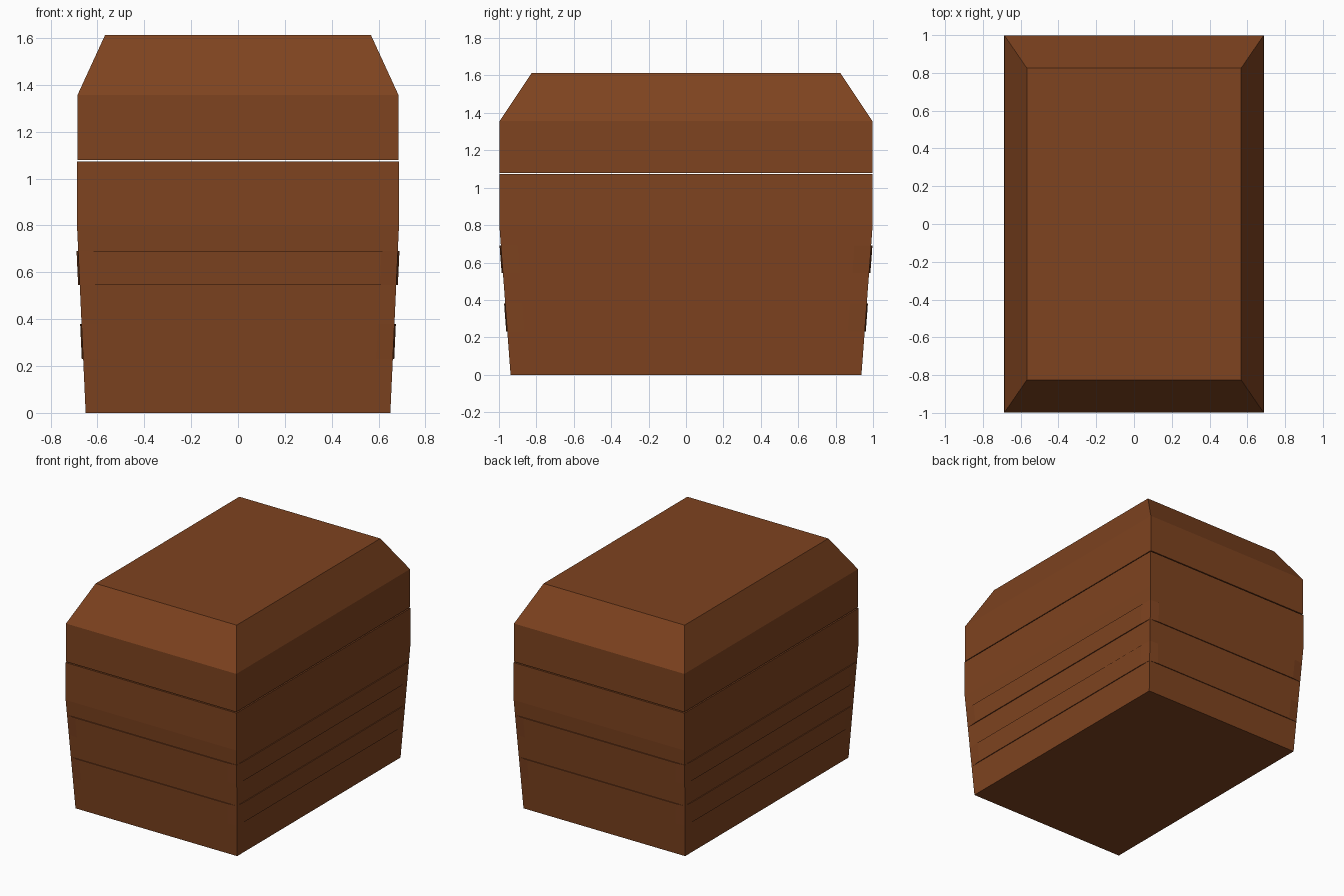
import bpy, bmesh

if "Cube" in bpy.data.objects:
    bpy.data.objects.remove(bpy.data.objects["Cube"])

wood = bpy.data.materials.new("brown_wood")
wood.diffuse_color = (0.21, 0.056, 0.014, 1)
wood.use_nodes = True
wood.node_tree.nodes["Principled BSDF"].inputs["Base Color"].default_value = wood.diffuse_color


def ring(hx, hy, z, out):
    """Rectangle outline whose sides stand out by `out` between the corners."""
    ix, iy = hx - 0.07, hy - 0.09
    return [(-hx, -hy, z), (-ix, -hy - out, z), (ix, -hy - out, z),
            (hx, -hy, z), (hx + out, -iy, z), (hx + out, iy, z),
            (hx, hy, z), (ix, hy + out, z), (-ix, hy + out, z),
            (-hx, hy, z), (-hx - out, iy, z), (-hx - out, -iy, z)]


def loft(name, rings):
    """Closed flat-shaded solid through a stack of outlines."""
    bm = bmesh.new()
    loops = [[bm.verts.new(p) for p in r] for r in rings]
    for a, b in zip(loops, loops[1:]):
        n = len(a)
        for i in range(n):
            j = (i + 1) % n
            bm.faces.new((a[i], a[j], b[j], b[i]))
    bm.faces.new(loops[0][::-1])
    bm.faces.new(loops[-1])
    bmesh.ops.remove_doubles(bm, verts=bm.verts, dist=1e-5)
    bmesh.ops.recalc_face_normals(bm, faces=bm.faces)
    mesh = bpy.data.meshes.new(name)
    bm.to_mesh(mesh)
    bm.free()
    mesh.materials.append(wood)
    obj = bpy.data.objects.new(name, mesh)
    bpy.context.collection.objects.link(obj)
    return obj


def body_ring(z, out=0.0):
    t = min(z / 0.80, 1)
    return ring(0.65 + 0.037 * t, 0.938 + 0.060 * t, z, out)


# Tapered body with two slightly raised bands
levels = [body_ring(0)]
for low, high, out in ((0.23, 0.38, 0.006), (0.545, 0.69, 0.007)):
    levels += [body_ring(low), body_ring(low, out),
               body_ring(high, out), body_ring(high)]
levels += [body_ring(0.80), body_ring(1.072)]
loft("chest_body", levels)


# Lid with sloping sides, floating just above the body
def rect(hx, hy, z):
    return [(-hx, -hy, z), (hx, -hy, z), (hx, hy, z), (-hx, hy, z)]


loft("chest_lid", [rect(0.685, 0.997, 1.079), rect(0.685, 0.997, 1.356),
                   rect(0.567, 0.825, 1.613)])
